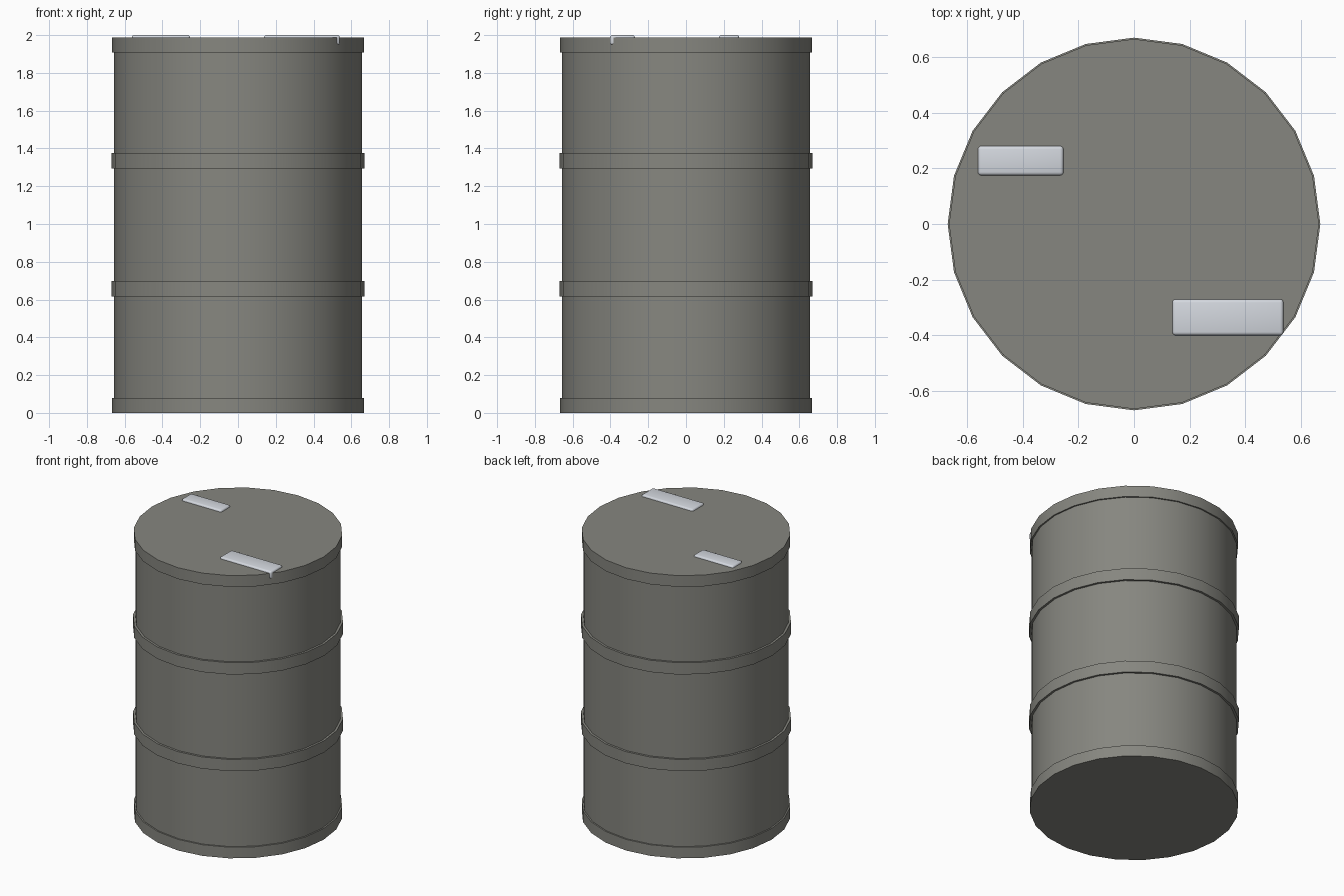
import bpy
import math

cube = bpy.data.objects.get("Cube")
if cube:
    bpy.data.objects.remove(cube, do_unlink=True)


def make_material(name, colour):
    mat = bpy.data.materials.new(name)
    mat.use_nodes = True
    mat.diffuse_color = colour
    mat.node_tree.nodes["Principled BSDF"].inputs["Base Color"].default_value = colour
    return mat


drum_grey = make_material("drum grey", (0.24, 0.24, 0.215, 1))
pale_metal = make_material("pale metal", (0.66, 0.69, 0.74, 1))


def finish(obj, name, mat, angle):
    obj.name = name
    obj.data.materials.append(mat)
    bpy.ops.object.shade_smooth_by_angle(angle=math.radians(angle))


def cylinder(name, radius, bottom, top):
    bpy.ops.mesh.primitive_cylinder_add(
        vertices=24, radius=radius, depth=top - bottom,
        location=(0, 0, (bottom + top) / 2), rotation=(0, 0, 0))
    finish(bpy.context.object, name, drum_grey, 30)


def cap_plate(name, x0, x1, y0, y1):
    bpy.ops.mesh.primitive_cube_add(
        size=1, location=((x0 + x1) / 2, (y0 + y1) / 2, 1.974))
    obj = bpy.context.object
    obj.scale = (x1 - x0, y1 - y0, 0.052)
    bpy.ops.object.transform_apply(location=False, rotation=False, scale=True)
    bevel = obj.modifiers.new("rounded edges", 'BEVEL')
    bevel.width = 0.012
    bevel.segments = 3
    bpy.ops.object.modifier_apply(modifier=bevel.name)
    finish(obj, name, pale_metal, 60)


# Drum wall, end rims and rolling hoops
cylinder("drum_body", 0.656, 0.01, 1.98)
cylinder("bottom_rim", 0.666, 0, 0.078)
cylinder("lower_hoop", 0.671, 0.615, 0.697)
cylinder("upper_hoop", 0.671, 1.294, 1.377)
cylinder("top_rim", 0.666, 1.908, 1.987)

# Rounded plates set into the lid
cap_plate("small_cap_plate", -0.562, -0.254, 0.175, 0.281)
cap_plate("large_cap_plate", 0.138, 0.538, -0.401, -0.271)
